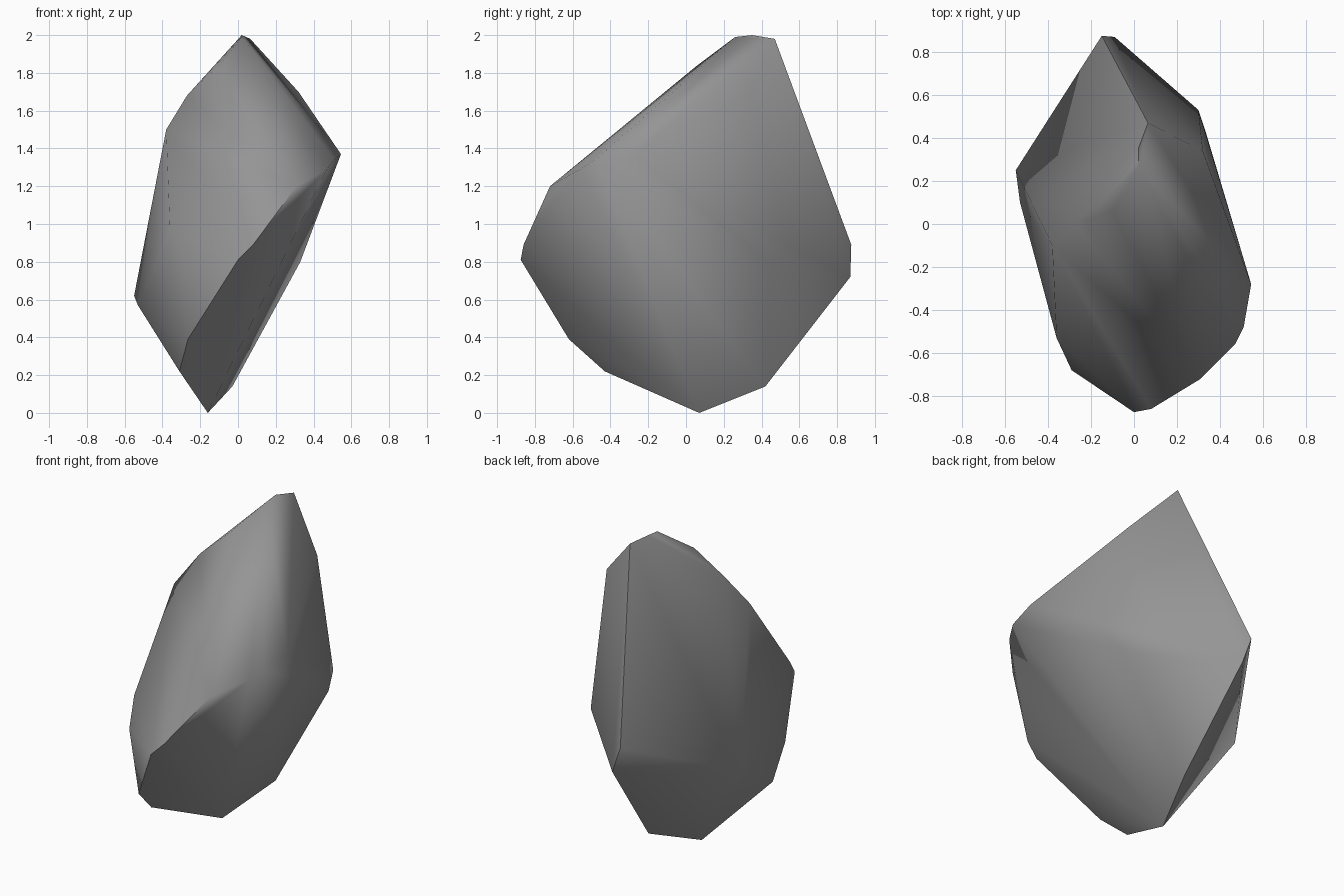
import bpy, bmesh, math

if "Cube" in bpy.data.objects:
    bpy.data.objects.remove(bpy.data.objects["Cube"])

# Corner points of the faceted boulder, grouped by zone
tip = [(.02, .35, 2.0), (.02, .26, 1.99), (.065, .47, 1.98), (-.10, .06, 1.84),
       (-.27, .0, 1.68), (.32, .34, 1.70)]
front = [(.31, -.72, 1.20), (.47, -.56, 1.29), (.51, -.48, 1.34), (.08, -.86, .89),
         (0, -.875, .81), (-.29, -.68, .82), (-.36, -.53, .96)]
sides = [(.545, -.28, 1.37), (.30, .53, .89), (.33, .44, .80), (-.38, -.10, 1.50),
         (-.55, .25, .62), (-.53, .10, .57), (-.515, .17, .75)]
back = [(-.15, .875, .89), (-.09, .87, .72)]
base = [(-.16, .07, 0), (-.03, .42, .14), (-.31, -.43, .22), (-.265, -.62, .39)]

# Boulder: convex hull around the corners
bm = bmesh.new()
for p in tip + front + sides + back + base:
    bm.verts.new(p)
res = bmesh.ops.convex_hull(bm, input=bm.verts[:])
loose = [v for v in bm.verts if not v.link_faces]
bmesh.ops.delete(bm, geom=loose, context='VERTS')
bmesh.ops.recalc_face_normals(bm, faces=bm.faces[:])
mesh = bpy.data.meshes.new("boulder")
bm.to_mesh(mesh)
bm.free()
boulder = bpy.data.objects.new("boulder", mesh)
bpy.context.collection.objects.link(boulder)

# Stone grey
stone = bpy.data.materials.new("stone grey")
stone.diffuse_color = (.3, .3, .3, 1)
stone.use_nodes = True
stone.node_tree.nodes["Principled BSDF"].inputs["Base Color"].default_value = stone.diffuse_color
mesh.materials.append(stone)

# Soft shading across the facets
bpy.context.view_layer.objects.active = boulder
boulder.select_set(True)
bpy.ops.object.shade_smooth_by_angle(angle=math.radians(80))
